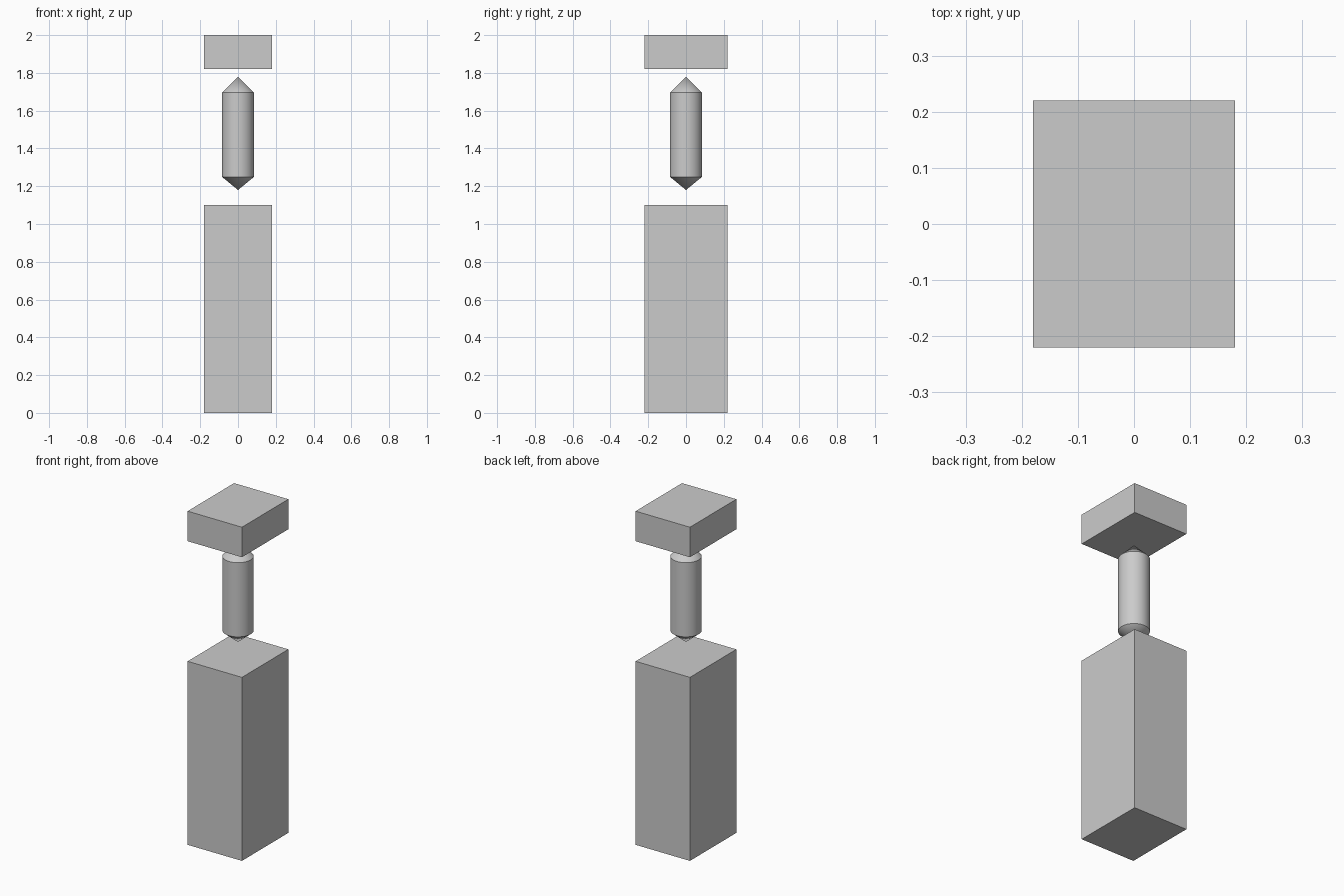
import bpy, bmesh, math

if "Cube" in bpy.data.objects:
    bpy.data.objects.remove(bpy.data.objects["Cube"])

HALF_X, HALF_Y = 0.18, 0.22


def block(name, z0, z1):
    bpy.ops.mesh.primitive_cube_add(size=1, location=(0, 0, (z0 + z1) / 2))
    ob = bpy.context.object
    ob.name = name
    ob.scale = (2 * HALF_X, 2 * HALF_Y, z1 - z0)
    bpy.ops.object.transform_apply(location=True, rotation=False, scale=True)
    return ob


def lathe(name, profile, steps):
    bm = bmesh.new()
    verts = [bm.verts.new((r, 0, z)) for r, z in profile]
    edges = [bm.edges.new(pair) for pair in zip(verts, verts[1:])]
    bmesh.ops.spin(bm, geom=verts + edges, cent=(0, 0, 0), axis=(0, 0, 1),
                   angle=math.tau, steps=steps)
    bmesh.ops.remove_doubles(bm, verts=bm.verts, dist=1e-5)
    bmesh.ops.recalc_face_normals(bm, faces=bm.faces)
    mesh = bpy.data.meshes.new(name)
    bm.to_mesh(mesh)
    bm.free()
    ob = bpy.data.objects.new(name, mesh)
    bpy.context.collection.objects.link(ob)
    bpy.ops.object.select_all(action='DESELECT')
    ob.select_set(True)
    bpy.context.view_layer.objects.active = ob
    bpy.ops.object.shade_smooth_by_angle(angle=math.radians(30))
    return ob


# Tall lower block and flat cap block
block("base_block", 0, 1.10)
block("cap_block", 1.82, 2.0)

# Floating spindle with a cone at each end
lathe("pointed_spindle", [(0, 1.18), (0.085, 1.25), (0.085, 1.695), (0, 1.78)], 48)
